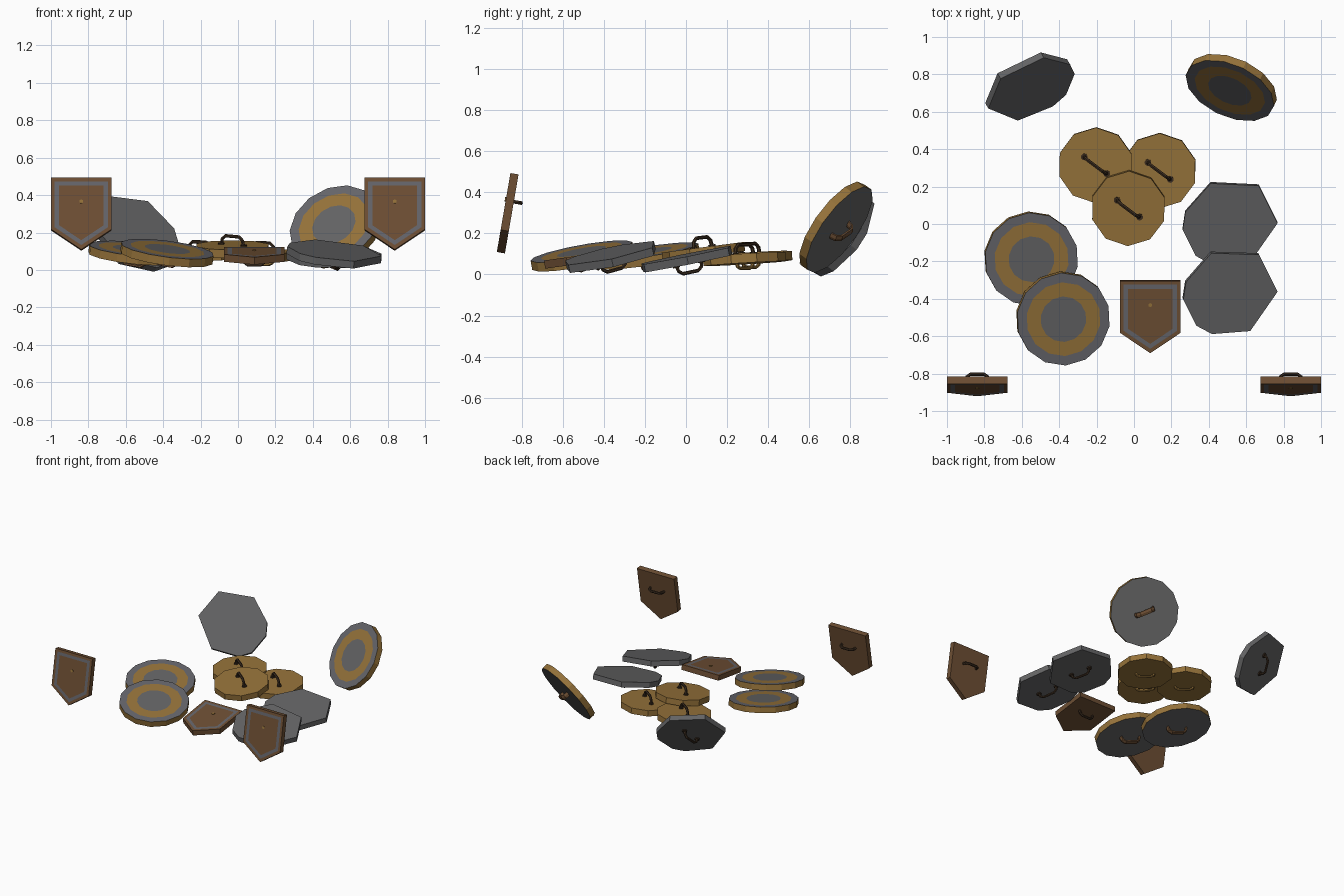
import bpy, bmesh, math
from mathutils import Vector, Matrix

if "Cube" in bpy.data.objects:
    bpy.data.objects.remove(bpy.data.objects["Cube"])


def material(name, rgb):
    m = bpy.data.materials.new(name)
    m.diffuse_color = (*rgb, 1)
    m.use_nodes = True
    m.node_tree.nodes["Principled BSDF"].inputs["Base Color"].default_value = m.diffuse_color
    return m


GOLD = material("old_gold", (0.30, 0.168, 0.042))
STEEL = material("grey_steel", (0.125, 0.125, 0.128))
BAND = material("blue_grey_band", (0.13, 0.13, 0.145))
WOOD = material("brown_wood", (0.155, 0.078, 0.034))
GRIP = material("dark_brown_grip", (0.045, 0.026, 0.014))


def frame(origin, normal, up):
    """Matrix with local +Z along the normal and local +Y close to up."""
    z = Vector(normal).normalized()
    y = Vector(up)
    y = (y - z * y.dot(z)).normalized()
    m = Matrix((y.cross(z), y, z)).transposed().to_4x4()
    m.translation = Vector(origin)
    return m


def finish(name, bm, mats, m):
    bmesh.ops.recalc_face_normals(bm, faces=bm.faces)
    mesh = bpy.data.meshes.new(name)
    bm.to_mesh(mesh)
    bm.free()
    for mat in mats:
        mesh.materials.append(mat)
    ob = bpy.data.objects.new(name, mesh)
    ob.matrix_world = m
    bpy.context.collection.objects.link(ob)
    return ob


def plate(name, outline, thick, m, side, back, front, bands=()):
    """Flat shield body; bands are (width, material) rings on the front."""
    bm = bmesh.new()
    lo = [bm.verts.new((x, y, -thick / 2)) for x, y in outline]
    hi = [bm.verts.new((x, y, thick / 2)) for x, y in outline]
    n = len(outline)
    for i in range(n):
        j = (i + 1) % n
        bm.faces.new((lo[i], lo[j], hi[j], hi[i]))
    bm.faces.new(lo[::-1]).material_index = 1
    face = bm.faces.new(hi)
    bm.normal_update()
    mats = [side, back]
    for width, mat in bands:
        rim = bmesh.ops.inset_individual(bm, faces=[face], thickness=width,
                                         use_even_offset=True)["faces"]
        mats.append(mat)
        for f in rim:
            if f is not face:
                f.material_index = len(mats) - 1
    mats.append(front)
    face.material_index = len(mats) - 1
    return finish(name, bm, mats, m)


def handle(name, m, z, length, height, mat, wide=0.010, thin=0.009, feet=False):
    """Bent bar grip swept along local X; height is signed."""
    h, s = length / 2, (1 if height > 0 else -1)
    path = [(-h, z), (-h * 0.9, z + height * 0.65), (-h * 0.6, z + height),
            (h * 0.6, z + height), (h * 0.9, z + height * 0.65), (h, z)]
    bm = bmesh.new()
    rings = []
    for i, (x, pz) in enumerate(path):
        a, b = path[max(i - 1, 0)], path[min(i + 1, 5)]
        t = Vector((b[0] - a[0], 0, b[1] - a[1])).normalized()
        nrm = Vector((-t.z, 0, t.x))
        ring = []
        for k in range(6):
            q = math.tau * k / 6
            p = Vector((x, 0, pz)) + nrm * thin * math.cos(q)
            ring.append(bm.verts.new(p + Vector((0, wide * math.sin(q), 0))))
        rings.append(ring)
    for r0, r1 in zip(rings, rings[1:]):
        for k in range(6):
            j = (k + 1) % 6
            bm.faces.new((r0[k], r0[j], r1[j], r1[k]))
    bm.faces.new(rings[0])
    bm.faces.new(rings[-1])
    if feet:
        for x in (-h, h):
            bmesh.ops.create_cone(bm, cap_ends=True, segments=10, radius1=0.018,
                                  radius2=0.018, depth=0.012,
                                  matrix=Matrix.Translation((x, 0, z + s * 0.004)))
    return finish(name, bm, [mat], m)


def polygon(n, r):
    return [(r * math.cos(math.tau * (i + 0.5) / n),
             r * math.sin(math.tau * (i + 0.5) / n)) for i in range(n)]


def mirrored(half):
    """Close a right-hand half outline, listed bottom to top."""
    return half + [(-x, y) for x, y in reversed(half) if x > 0]


# round banded shields
rounds = [((-0.55, -0.185, 0.09), (0.10, -0.15, 1), (0.4, 1, 0)),
          ((-0.38, -0.505, 0.09), (0.13, -0.18, 1), (0.4, 1, 0)),
          ((0.52, 0.73, 0.23), (-0.34, -0.76, 0.55), (0.6, 0, 1))]
for i, f in enumerate(rounds):
    m = frame(*f)
    plate(f"round_shield_{i}", polygon(14, 0.252), 0.045, m, GOLD, STEEL, STEEL,
          [(0.05, BAND), (0.075, GOLD)])
    handle(f"round_grip_{i}", m, -0.02, 0.14, -0.045, WOOD, wide=0.02)

# grey tapered shields with a rounded lower end
TAPER = mirrored([(0.08, -0.245), (0.16, -0.19), (0.24, 0.0), (0.114, 0.225)])
tapers = [((0.515, 0.01, 0.075), (0.03, -0.20, 1), (0.894, 0.447, 0)),
          ((0.515, -0.36, 0.085), (0.12, -0.22, 1), (0.894, 0.447, 0)),
          ((-0.56, 0.735, 0.20), (0.41, -0.70, 0.57), (-0.86, -0.11, 0.5))]
for i, f in enumerate(tapers):
    m = frame(*f)
    plate(f"steel_shield_{i}", TAPER, 0.04, m, STEEL, STEEL, STEEL)
    handle(f"steel_grip_{i}", m, -0.02, 0.14, -0.045, GRIP, feet=True)

# small gold shields lying face down
bucklers = [((-0.205, 0.315, 0.08), (0.03, 0.06, -1)),
            ((0.135, 0.285, 0.075), (0.02, 0.06, -1)),
            ((-0.03, 0.085, 0.11), (0, 0.13, -1))]
for i, (o, n) in enumerate(bucklers):
    m = frame(o, n, (0.6, 0.8, 0))
    plate(f"gold_buckler_{i}", polygon(10, 0.202), 0.045, m, GOLD, GOLD, GOLD)
    handle(f"buckler_grip_{i}", m, -0.02, 0.15, -0.05, GRIP, feet=True)
    handle(f"buckler_front_bar_{i}", m, 0.02, 0.13, 0.025, GOLD)

# brown pointed shields with a grey border stripe
POINTED = mirrored([(0, -0.195), (0.162, -0.085), (0.162, 0.195)])
pointed = [((-0.838, -0.868, 0.298), (0, -0.985, 0.17), (0, 0, 1)),
           ((0.838, -0.868, 0.298), (0, -0.985, 0.17), (0, 0, 1)),
           ((0.087, -0.495, 0.075), (0, -0.14, 1), (0, 1, 0))]
for i, f in enumerate(pointed):
    m = frame(*f)
    plate(f"wood_shield_{i}", POINTED, 0.04, m, WOOD, WOOD, WOOD,
          [(0.02, WOOD), (0.022, BAND)])
    handle(f"wood_grip_{i}", m @ Matrix.Translation((0, 0.06, 0)),
           -0.018, 0.12, -0.038, GRIP)
    # tiny gold stud on the face
    plate(f"wood_stud_{i}", polygon(6, 0.011), 0.006,
          m @ Matrix.Translation((0, 0.065, 0.022)), GOLD, GOLD, GOLD)
